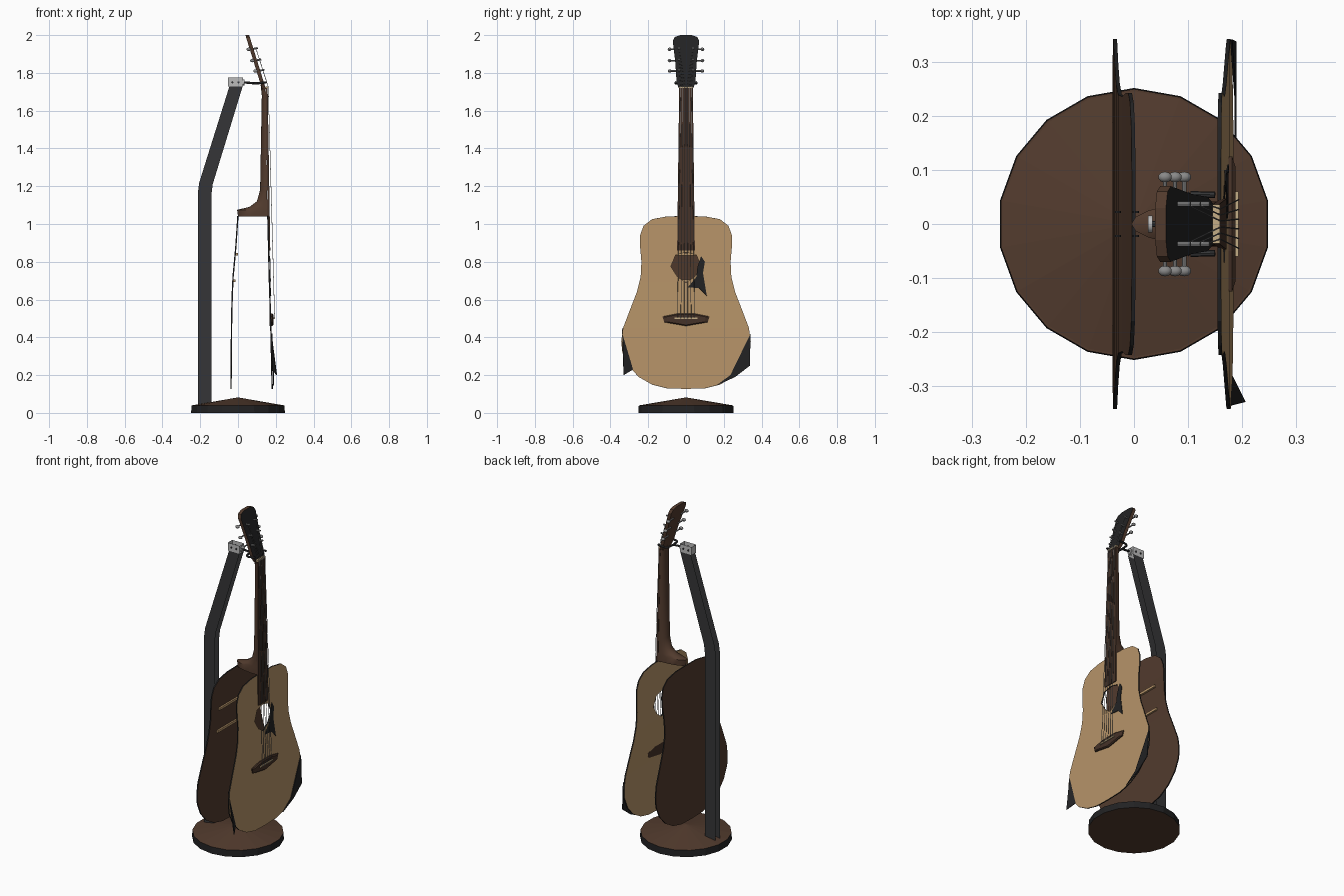
import bpy, bmesh, math
from mathutils import Vector

if "Cube" in bpy.data.objects:
    bpy.data.objects.remove(bpy.data.objects["Cube"])


def material(name, *rgb):
    m = bpy.data.materials.new(name)
    m.use_nodes = True
    m.diffuse_color = (*rgb, 1)
    m.node_tree.nodes["Principled BSDF"].inputs["Base Color"].default_value = (*rgb, 1)
    return m


SPRUCE = material("pale_spruce", .47, .295, .14)
WOOD = material("brown_wood", .085, .044, .027)
ROSEWOOD = material("dark_rosewood", .06, .032, .021)
BLACK = material("black_edge", .016, .016, .017)
IRON = material("stand_grey", .035, .036, .038)
SILVER = material("bracket_silver", .5, .5, .5)
STEEL = material("steel", .25, .25, .25)
BONE = material("bone", .55, .42, .24)


def finish(name, bm, *mats, smooth=False):
    bmesh.ops.remove_doubles(bm, verts=bm.verts, dist=1e-5)
    bmesh.ops.recalc_face_normals(bm, faces=bm.faces)
    mesh = bpy.data.meshes.new(name)
    bm.to_mesh(mesh)
    bm.free()
    for m in mats:
        mesh.materials.append(m)
    ob = bpy.data.objects.new(name, mesh)
    bpy.context.collection.objects.link(ob)
    if smooth:
        bpy.ops.object.select_all(action='DESELECT')
        ob.select_set(True)
        bpy.context.view_layer.objects.active = ob
        bpy.ops.object.shade_smooth_by_angle(angle=math.radians(40))
    return ob


def solidify(ob, thickness, rim=0):
    mod = ob.modifiers.new("thickness", 'SOLIDIFY')
    mod.thickness, mod.offset, mod.material_offset_rim = thickness, 0, rim


def loft(name, rings, *mats, smooth=False, rule=None):
    bm = bmesh.new()
    vs = [[bm.verts.new(p) for p in r] for r in rings]
    n = len(vs[0])
    for a, b in zip(vs, vs[1:]):
        for i in range(n):
            j = (i + 1) % n
            bm.faces.new((a[i], a[j], b[j], b[i]))
    bm.faces.new(vs[0][::-1])
    bm.faces.new(vs[-1])
    bmesh.ops.recalc_face_normals(bm, faces=bm.faces)
    for f in bm.faces:
        f.material_index = rule(f) if rule else 0
    return finish(name, bm, *mats, smooth=smooth)


def sheet(name, points, mat, thickness=0):
    bm = bmesh.new()
    bm.faces.new([bm.verts.new(p) for p in points])
    ob = finish(name, bm, mat)
    if thickness:
        solidify(ob, thickness)
    return ob


def box(name, center, size, mat):
    bm = bmesh.new()
    bmesh.ops.create_cube(bm, size=1)
    for v in bm.verts:
        v.co = Vector(center) + v.co * Vector(size)
    return finish(name, bm, mat)


def rod(name, a, b, r, mat, sides=8):
    a, d = Vector(a), Vector(b) - Vector(a)
    bm = bmesh.new()
    bmesh.ops.create_cone(bm, cap_ends=True, segments=sides, radius1=r, radius2=r, depth=d.length)
    q = d.to_track_quat('Z', 'Y')
    for v in bm.verts:
        v.co = a + d / 2 + q @ v.co
    return finish(name, bm, mat, smooth=True)


def interp(table, z):
    for (z0, v0), (z1, v1) in zip(table, table[1:]):
        if z <= z1:
            return v0 + (v1 - v0) * max(0, z - z0) / (z1 - z0)
    return table[-1][1]


# Body plates: half widths by height, mirrored about the centre line
OUTLINE = [(.127, 0), (.13, .1), (.15, .18), (.19, .25), (.25, .305), (.32, .337), (.38, .343),
           (.45, .333), (.55, .295), (.64, .26), (.72, .24), (.8, .236), (.88, .243),
           (.94, .243), (.99, .225), (1.025, .18), (1.04, .1), (1.042, 0)]
HOLE = [(.69, 0), (.72, .045), (.775, .08), (.835, .055), (.85, 0)]
TOP_X = [(.13, .181), (.45, .174), (.7, .166), (1.04, .158)]
BACK_X = [(.13, -.037), (.5, -.034), (.7, -.028), (.87, -.012), (1.05, 0)]


def plate(name, depth, hole, mat):
    zs = sorted({z for z, _ in OUTLINE} | {z for z, _ in hole})
    bm = bmesh.new()
    for z0, z1 in zip(zs, zs[1:]):
        for s in (-1, 1):
            corners = []
            for z, (inner, outer) in ((z0, (0, 1)), (z1, (1, 0))):
                ends = (interp(hole, z) if hole else 0, interp(OUTLINE, z))
                for k in (inner, outer):
                    p = (interp(depth, z), s * ends[k], z)
                    if p not in corners:
                        corners.append(p)
            if len(corners) > 2:
                bm.faces.new([bm.verts.new(p) for p in corners])
    solidify(finish(name, bm, mat, BLACK), .007, rim=1)


plate("soundboard", TOP_X, HOLE, SPRUCE)
plate("body_back", BACK_X, [], WOOD)

# Braces inside the back, and remnants of the body side
for z in (.7, .84):
    box("back_brace", (interp(BACK_X, z) + .008, 0, z), (.012, .34, .014), SPRUCE)
sheet("side_piece_right", [(.172, -.338, .45), (.18, -.28, .23), (.205, -.33, .2)], BLACK, .004)
sheet("side_piece_left", [(.18, .342, .42), (.188, .338, .25), (.188, .26, .19),
                          (.188, .16, .145), (.188, .235, .2)], BLACK, .004)

# Pickguard and bridge
guard = [(.08, .83), (.1, .8), (.09, .74), (.11, .62), (.07, .66), (.01, .665), (.055, .72), (.06, .77)]
sheet("pickguard", [(interp(TOP_X, z) + .006, y, z) for y, z in guard], BLACK, .003)
shape = [(-.125, .51), (-.05, .525), (.05, .525), (.125, .51), (.115, .48), (0, .46), (-.115, .48)]
loft("bridge", [[(x, y * k, .495 + (z - .495) * k) for y, z in shape]
                for x, k in ((.168, 1), (.182, 1), (.188, .85))], ROSEWOOD)
box("saddle", (.19, 0, .5), (.008, .12, .008), BONE)

# Neck with heel: half-elliptical sections
rows = [(1.04, 0, .157, .042), (1.075, -.005, .157, .042), (1.09, .06, .156, .042),
        (1.12, .1, .155, .041), (1.18, .117, .154, .041), (1.4, .121, .151, .039),
        (1.68, .126, .147, .036), (1.735, .12, .14, .037)]
arc = [math.pi * i / 10 for i in range(11)]
loft("neck", [[(xf - (xf - xb) * math.sin(t), w * math.cos(t), z) for t in arc]
              for z, xb, xf, w in rows], WOOD, smooth=True)
loft("fretboard", [[(x, -w, z), (x + .011, -w, z), (x + .011, w, z), (x, w, z)]
                   for z, x, w in ((.86, .16, .047), (1.72, .146, .036))], ROSEWOOD)
box("nut", (.152, 0, 1.724), (.014, .072, .01), BONE)


# Headstock, tilted back with a dark face
def head_x(z):
    return .146 - (z - 1.72) * .31


head = [(1.715, .037), (1.75, .05), (1.85, .056), (1.97, .07), (1.99, .06), (2, .03)]
loft("headstock", [[(head_x(z) - .02, -w, z), (head_x(z), -w, z), (head_x(z), w, z),
                    (head_x(z) - .02, w, z)] for z, w in head],
     WOOD, BLACK, rule=lambda f: int(f.normal.x > .7))

# Tuners
posts = []
for s in (-1, 1):
    for z in (1.81, 1.865, 1.925):
        x = head_x(z)
        posts.append((s, x + .014, s * .037, z))
        rod("tuner_post", (x - .01, s * .037, z), (x + .022, s * .037, z + .007), .005, STEEL)
        rod("tuner_shaft", (x - .025, s * .035, z), (x - .025, s * .085, z), .004, STEEL)
        bm = bmesh.new()
        bmesh.ops.create_uvsphere(bm, u_segments=10, v_segments=6, radius=1)
        for v in bm.verts:
            v.co = Vector((x - .025, s * .087, z)) + v.co * Vector((.013, .01, .009))
        finish("tuner_button", bm, STEEL, smooth=True)

# Strings, from bridge to nut to posts
order = posts[:3] + posts[3:][::-1]
for i, (s, px, py, pz) in enumerate(order):
    k = (i - 2.5) / 2.5
    nut = (.16, k * .028, 1.727)
    rod("string", (.194, k * .045, .5), nut, .0014, STEEL, 5)
    rod("string_end", nut, (px, py, pz), .0014, STEEL, 5)

# Stand: round base with a low cone on top
bm = bmesh.new()
bmesh.ops.create_cone(bm, cap_ends=True, segments=18, radius1=.252, radius2=.25, depth=.04)
for v in bm.verts:
    v.co.z += .02
for f in bm.faces:
    f.material_index = int(abs(f.normal.z) < .5)
finish("base_disc", bm, WOOD, BLACK)
bm = bmesh.new()
bmesh.ops.create_cone(bm, segments=18, radius1=.246, radius2=0, depth=.042)
for v in bm.verts:
    v.co.z += .061
finish("base_cone", bm, WOOD)

# Stand post: two bent side panels, open between
post = [(-.212, .04), (-.212, 1.17), (-.205, 1.22), (-.045, 1.73), (.025, 1.73),
        (-.134, 1.21), (-.14, 1.16), (-.14, .04)]
for s in (-1, 1):
    sheet("post_panel", [(x, s * .02, z) for x, z in post], IRON)

# Bracket sleeve, open above and below, with bolts
bm = bmesh.new()
ring = [(-.053, -.021), (.026, -.021), (.026, .021), (-.053, .021)]
for (x0, y0), (x1, y1) in zip(ring, ring[1:] + ring[:1]):
    bm.faces.new([bm.verts.new(p) for p in
                  ((x0, y0, 1.727), (x1, y1, 1.727), (x1, y1, 1.775), (x0, y0, 1.775))])
finish("bracket", bm, SILVER)
for s in (-1, 1):
    for x in (-.03, .003):
        rod("bracket_bolt", (x, s * .02, 1.75), (x, s * .024, 1.75), .006, IRON)

# Hanger arm and yoke around the neck
rod("hanger_plate", (.026, 0, 1.75), (.034, 0, 1.75), .016, SILVER, 12)
rod("hanger_arm", (.03, 0, 1.75), (.085, 0, 1.745), .006, IRON)
for s in (-1, 1):
    path = [(.085, 0, 1.745), (.09, s * .045, 1.745), (.105, s * .055, 1.745), (.15, s * .054, 1.75)]
    for a, b in zip(path, path[1:]):
        rod("hanger_yoke", a, b, .006, IRON)
